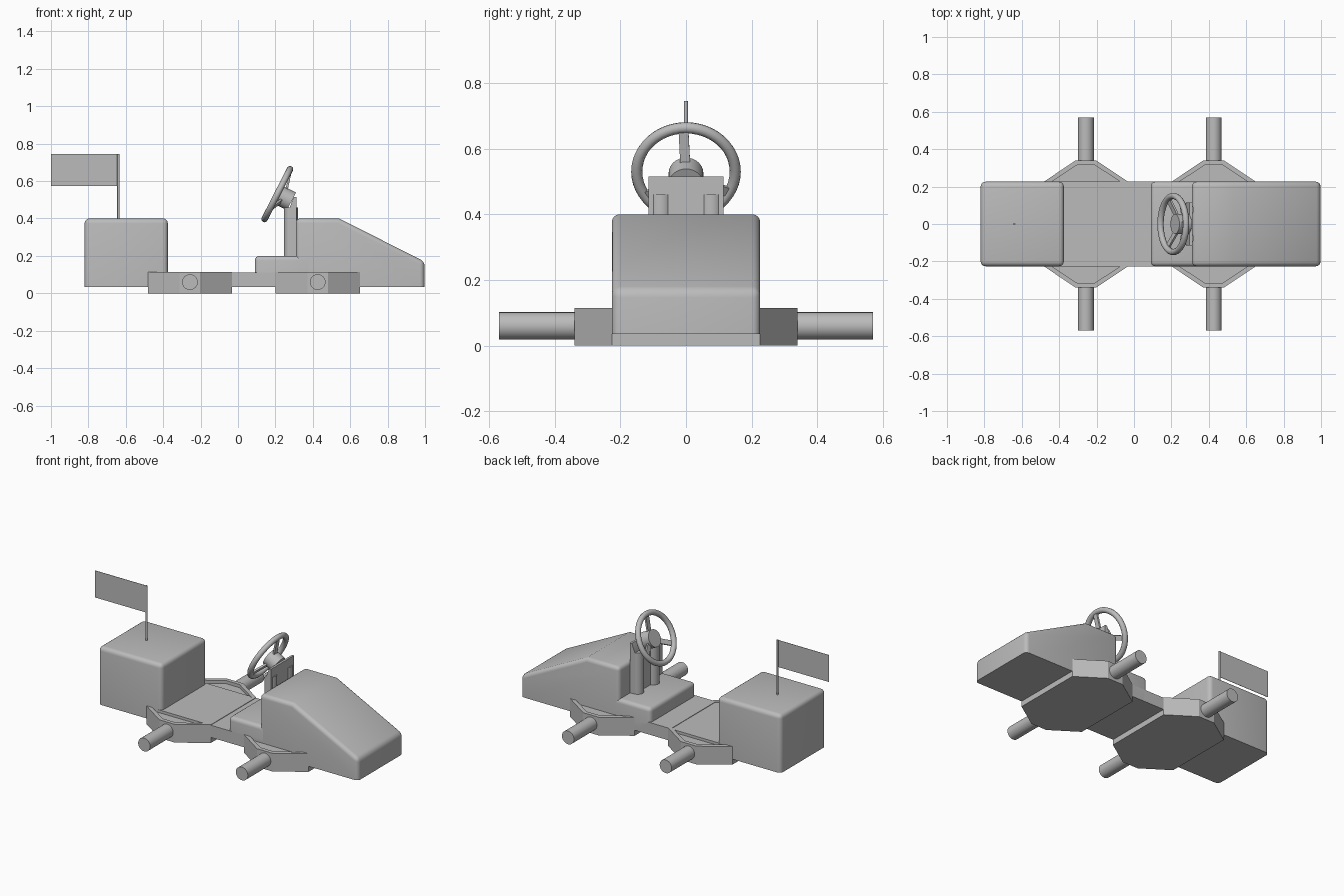
import bpy, bmesh, math
from mathutils import Vector

if "Cube" in bpy.data.objects:
    bpy.data.objects.remove(bpy.data.objects["Cube"])

grey = bpy.data.materials.new("plain grey")
grey.use_nodes = True
grey.diffuse_color = (0.5, 0.5, 0.5, 1)
grey.node_tree.nodes["Principled BSDF"].inputs["Base Color"].default_value = (0.5, 0.5, 0.5, 1)


def finish(name, bm, smooth=True):
    bmesh.ops.recalc_face_normals(bm, faces=bm.faces)
    mesh = bpy.data.meshes.new(name)
    bm.to_mesh(mesh)
    bm.free()
    mesh.materials.append(grey)
    obj = bpy.data.objects.new(name, mesh)
    bpy.context.collection.objects.link(obj)
    if smooth:
        bpy.ops.object.select_all(action='DESELECT')
        obj.select_set(True)
        bpy.context.view_layer.objects.active = obj
        bpy.ops.object.shade_smooth_by_angle(angle=math.radians(35))
    return obj


def prism(points, vector):
    """Extrude a closed outline along a vector."""
    bm = bmesh.new()
    face = bm.faces.new([bm.verts.new(p) for p in points])
    new = bmesh.ops.extrude_face_region(bm, geom=[face])["geom"]
    bmesh.ops.translate(bm, vec=vector, verts=[v for v in new if isinstance(v, bmesh.types.BMVert)])
    bmesh.ops.recalc_face_normals(bm, faces=bm.faces)
    return bm


def side_part(name, profile, half_width, bevel=0.0, y=0.0):
    """Side profile (x, z) widened across y, rounded except along its base."""
    bm = prism([(x, y - half_width, z) for x, z in profile], (0, 2 * half_width, 0))
    if bevel:
        low = min(v.co.z for v in bm.verts) + 0.001
        edges = [e for e in bm.edges if e.calc_face_angle() > math.radians(40)
                 and max(v.co.z for v in e.verts) > low]
        bmesh.ops.bevel(bm, geom=edges, offset=bevel, segments=4, profile=0.5, affect='EDGES')
    return finish(name, bm)


def box_profile(x0, x1, z0, z1):
    return [(x0, z0), (x1, z0), (x1, z1), (x0, z1)]


def rod(name, start, end, radius, sides=24):
    start, end = Vector(start), Vector(end)
    bm = bmesh.new()
    bmesh.ops.create_cone(bm, cap_ends=True, segments=sides, radius1=radius,
                          radius2=radius, depth=(end - start).length)
    bm.transform((end - start).to_track_quat('Z', 'Y').to_matrix().to_4x4())
    bmesh.ops.translate(bm, vec=(start + end) / 2, verts=bm.verts)
    return finish(name, bm)


# Body
side_part("rear_box", box_profile(-0.82, -0.375, 0.035, 0.40), 0.226, 0.026)
side_part("floor", box_profile(-0.45, 0.4, 0.035, 0.112), 0.226)
side_part("seat_step", box_profile(0.09, 0.40, 0.035, 0.20), 0.226, 0.024)
side_part("nose_body", [(0.31, 0.035), (0.997, 0.035), (0.997, 0.17),
                        (0.54, 0.40), (0.31, 0.40)], 0.226, 0.024)

# Eight-sided axle blocks with a shallow tray in the top, and axle stubs
for label, cx in (("rear", -0.257), ("front", 0.426)):
    corners = [(0.225, 0.226), (0.055, 0.34), (-0.055, 0.34), (-0.225, 0.226)]
    outline = corners + [(-x, -y) for x, y in corners]
    bm = prism([(cx + x, y, 0) for x, y in outline], (0, 0, 0.115))
    top = [f for f in bm.faces if f.calc_center_median().z > 0.11]
    bmesh.ops.inset_region(bm, faces=top, thickness=0.026)
    tray = bmesh.ops.extrude_face_region(bm, geom=top)["geom"]
    bmesh.ops.translate(bm, vec=(0, 0, -0.02), verts=[v for v in tray if isinstance(v, bmesh.types.BMVert)])
    bmesh.ops.delete(bm, geom=[f for f in top if f.is_valid], context='FACES')
    finish(label + "_axle_block", bm, False)
    for side, s in (("left", 1), ("right", -1)):
        rod(f"{label}_{side}_axle", (cx, 0.33 * s, 0.06), (cx, 0.57 * s, 0.06), 0.042)

# Dashboard panel and its rounded pillars
side_part("dashboard", [(0.277, 0.19), (0.312, 0.19), (0.312, 0.515),
                        (0.298, 0.515), (0.277, 0.46)], 0.115)
for side, s in (("left", 1), ("right", -1)):
    rod(side + "_pillar", (0.283, 0.077 * s, 0.19), (0.283, 0.077 * s, 0.46), 0.037)

# Steering wheel: rim, hub, spokes
centre = Vector((0.21, 0, 0.53))
axis = Vector((0.89, 0, -0.455)).normalized()
up = Vector((0.455, 0, 0.89)).normalized()
across = Vector((0, 1, 0))


def on_wheel(angle, radius, depth=0.0):
    return centre + (across * math.cos(angle) + up * math.sin(angle)) * radius + axis * depth


bm = bmesh.new()
rings, ring_sides = 48, 12
grid = [[bm.verts.new(on_wheel(math.tau * i / rings,
                               0.15 + 0.017 * math.cos(math.tau * j / ring_sides),
                               0.017 * math.sin(math.tau * j / ring_sides)))
         for j in range(ring_sides)] for i in range(rings)]
for i in range(rings):
    for j in range(ring_sides):
        bm.faces.new((grid[i - 1][j - 1], grid[i][j - 1], grid[i][j], grid[i - 1][j]))
finish("steering_rim", bm)
rod("steering_hub", centre + axis * 0.01, centre + axis * 0.085, 0.053, 32)
for k in range(3):
    a = math.radians(93 + 120 * k)
    side = across * -math.sin(a) + up * math.cos(a)
    inner, outer = on_wheel(a, 0.035, 0.03), on_wheel(a, 0.148)
    half, thick = side * 0.015, axis * 0.012
    finish(f"steering_spoke_{k + 1}",
           prism([inner - half, outer - half, outer + half, inner + half], thick), False)

# Flag
rod("flag_pole", (-0.64, 0, 0.39), (-0.64, 0, 0.745), 0.006, 12)
side_part("flag", box_profile(-1.0, -0.64, 0.575, 0.745), 0.001)
